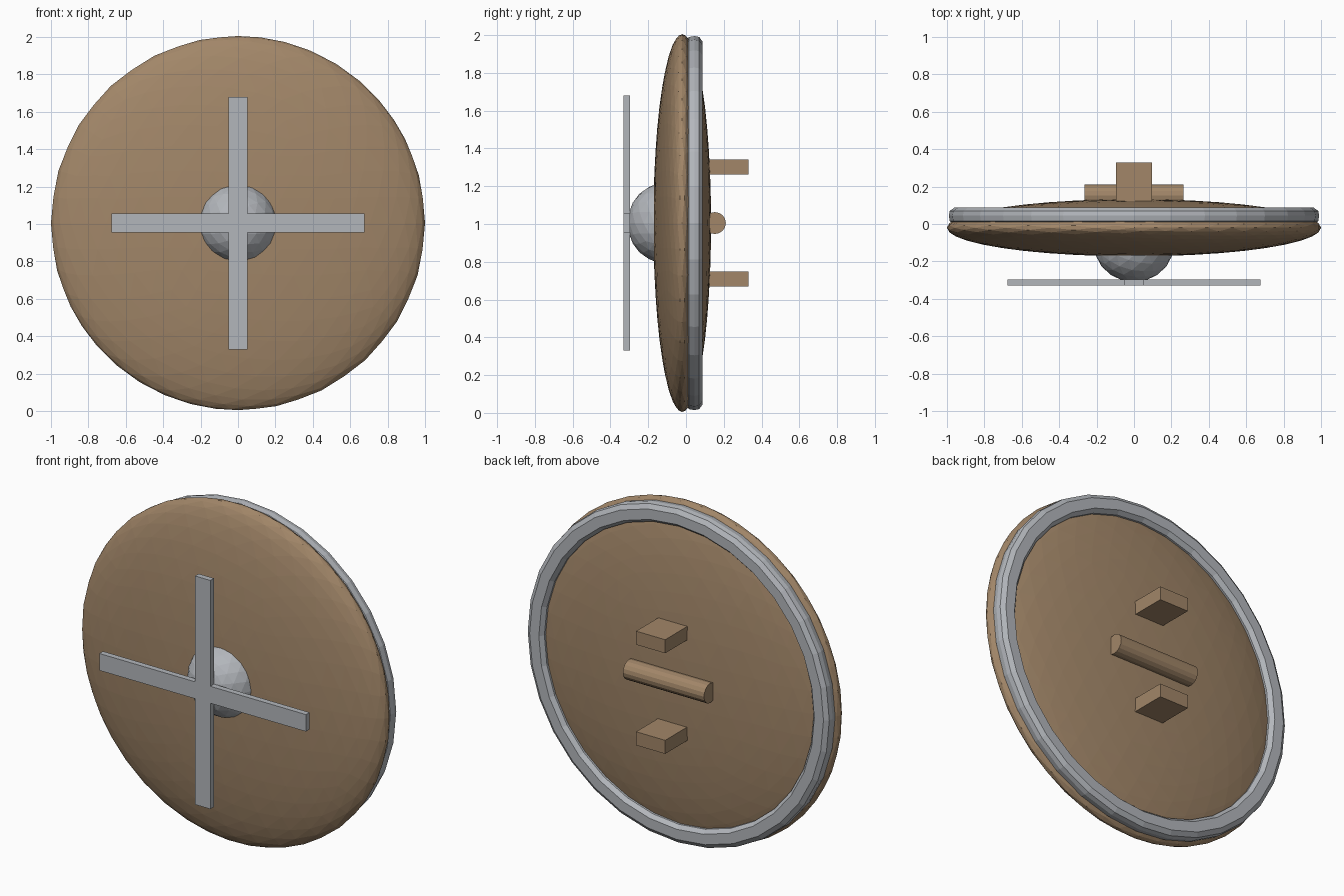
import bpy, bmesh, math
from mathutils import Matrix, Vector

cube = bpy.data.objects.get("Cube")
if cube:
    bpy.data.objects.remove(cube, do_unlink=True)

MID = 1.005  # height of the shield's centre


def material(name, rgb):
    m = bpy.data.materials.new(name)
    m.use_nodes = True
    m.diffuse_color = (*rgb, 1)
    m.node_tree.nodes["Principled BSDF"].inputs["Base Color"].default_value = (*rgb, 1)
    return m


wood = material("brown wood", (0.36, 0.24, 0.14))
steel = material("grey steel", (0.45, 0.47, 0.50))


def finish(name, bm, mat, smooth=None):
    bmesh.ops.recalc_face_normals(bm, faces=bm.faces[:])
    mesh = bpy.data.meshes.new(name)
    bm.to_mesh(mesh)
    bm.free()
    mesh.materials.append(mat)
    obj = bpy.data.objects.new(name, mesh)
    bpy.context.collection.objects.link(obj)
    if smooth:
        bpy.ops.object.select_all(action="DESELECT")
        obj.select_set(True)
        bpy.context.view_layer.objects.active = obj
        bpy.ops.object.shade_smooth_by_angle(angle=math.radians(smooth))
    return obj


def ellipsoid(name, y, radius, depth, level, mat):
    bm = bmesh.new()
    bmesh.ops.create_icosphere(bm, subdivisions=level, radius=1)
    bm.transform(Matrix.Translation((0, y, MID)) @ Matrix.Diagonal((radius, depth, radius, 1)))
    return finish(name, bm, mat)


def add_box(bm, low, high):
    low, high = Vector(low), Vector(high)
    made = bmesh.ops.create_cube(bm, size=1)["verts"]
    size = Matrix.Diagonal((*(high - low), 1))
    bmesh.ops.transform(bm, matrix=Matrix.Translation((low + high) / 2) @ size, verts=made)


# Lens-shaped wooden body and the round boss on its front
ellipsoid("shield_body", -0.02, 1.0, 0.153, 4, wood)
ellipsoid("front_boss", -0.105, 0.215, 0.205, 3, steel)

# Steel rim: rounded band profile spun round the y axis
profile = [(0.88, 0.02), (0.88, 0.065), (0.90, 0.088), (0.96, 0.088),
           (0.985, 0.07), (0.99, 0.045), (0.985, 0.015), (0.96, 0.0), (0.90, 0.0)]
bm = bmesh.new()
SEGMENTS = 32
rings = []
for i in range(SEGMENTS):
    a = math.tau * i / SEGMENTS
    rings.append([bm.verts.new((r * math.cos(a), y, MID + r * math.sin(a))) for r, y in profile])
for i, ring in enumerate(rings):
    after = rings[(i + 1) % SEGMENTS]
    for j in range(len(profile)):
        k = (j + 1) % len(profile)
        bm.faces.new((ring[j], ring[k], after[k], after[j]))
finish("shield_rim", bm, steel)

# Cross of two flat bars, outlined as one plate and extruded
ARM, HALF = 0.675, 0.05
corner = [(HALF, HALF), (HALF, ARM), (-HALF, ARM)]
bm = bmesh.new()
outline = []
for turn in range(4):
    spin = Matrix.Rotation(turn * math.pi / 2, 2)
    for point in corner:
        x, z = spin @ Vector(point)
        outline.append((x, -0.33, MID + z))
face = bm.faces.new([bm.verts.new(p) for p in outline])
bmesh.ops.remove_doubles(bm, verts=bm.verts[:], dist=0.0001)
grown = bmesh.ops.extrude_face_region(bm, geom=bm.faces[:])["geom"]
bmesh.ops.translate(bm, vec=(0, 0.034, 0),
                    verts=[g for g in grown if isinstance(g, bmesh.types.BMVert)])
finish("front_cross", bm, steel)

# Rear blocks above and below the grip
for name, side in (("upper_arm_block", 1), ("lower_arm_block", -1)):
    bm = bmesh.new()
    centre = MID + side * 0.297
    add_box(bm, (-0.095, 0.08, centre - 0.04), (0.095, 0.33, centre + 0.04))
    finish(name, bm, wood)

# Round rear grip lying along x
bm = bmesh.new()
bmesh.ops.create_cone(bm, cap_ends=True, segments=16, radius1=0.058, radius2=0.058, depth=0.53)
bm.transform(Matrix.Translation((0, 0.153, MID)) @ Matrix.Rotation(math.pi / 2, 4, "Y"))
finish("rear_grip", bm, wood)
